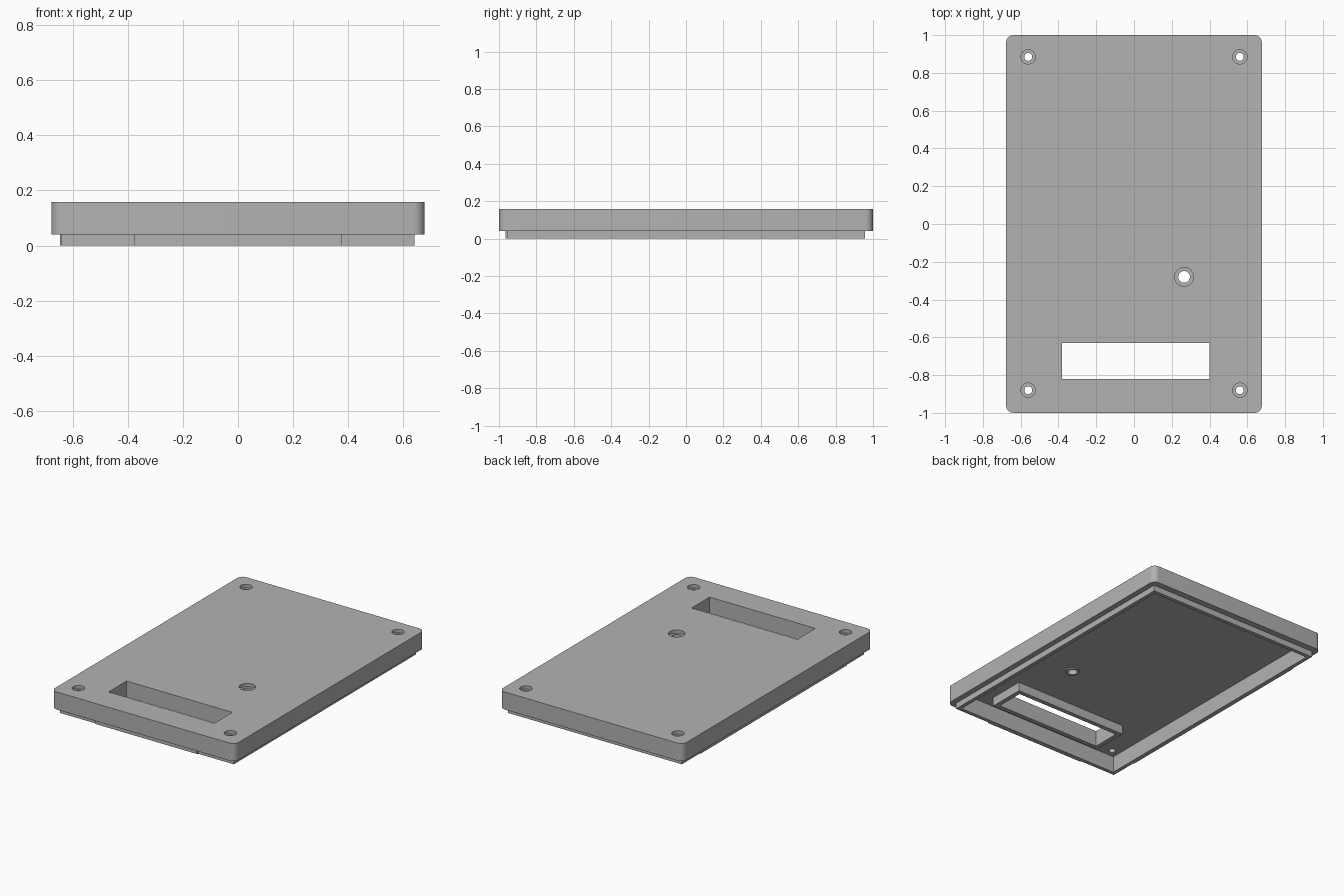
import bpy, bmesh, math
from mathutils import Matrix

if "Cube" in bpy.data.objects:
    bpy.data.objects.remove(bpy.data.objects["Cube"], do_unlink=True)

grey = bpy.data.materials.new("plain grey")
grey.use_nodes = True
grey.diffuse_color = (0.45, 0.45, 0.45, 1)
grey.node_tree.nodes["Principled BSDF"].inputs["Base Color"].default_value = grey.diffuse_color

RIM, CEILING, TOP = 0.04, 0.11, 0.157
WINDOW = (-0.38, 0.40, -0.82, -0.63)


def finish(name, bm):
    mesh = bpy.data.meshes.new(name)
    bm.to_mesh(mesh)
    bm.free()
    mesh.materials.append(grey)
    obj = bpy.data.objects.new(name, mesh)
    bpy.context.collection.objects.link(obj)
    return obj


def box(name, x0, x1, y0, y1, z0, z1, radius=0):
    bm = bmesh.new()
    bmesh.ops.create_cube(bm, size=1)
    for v in bm.verts:
        v.co = (x1 if v.co.x > 0 else x0, y1 if v.co.y > 0 else y0, z1 if v.co.z > 0 else z0)
    if radius:
        upright = [e for e in bm.edges if abs(e.verts[0].co.z - e.verts[1].co.z) > 1e-4]
        bmesh.ops.bevel(bm, geom=upright, offset=radius, segments=8, profile=0.5, affect='EDGES')
    return finish(name, bm)


def cylinder(name, x, y, r, z0, z1):
    bm = bmesh.new()
    bmesh.ops.create_cone(bm, cap_ends=True, segments=32, radius1=r, radius2=r, depth=z1 - z0,
                          matrix=Matrix.Translation((x, y, (z0 + z1) / 2)))
    return finish(name, bm)


def cut(target, cutter):
    cutter.hide_render = True
    mod = target.modifiers.new("cut", 'BOOLEAN')
    mod.operation = 'DIFFERENCE'
    mod.solver = 'EXACT'
    mod.object = cutter
    bpy.context.view_layer.objects.active = target
    bpy.ops.object.modifier_apply(modifier=mod.name)
    bpy.data.objects.remove(cutter, do_unlink=True)


def smooth(obj):
    bpy.ops.object.select_all(action='DESELECT')
    obj.select_set(True)
    bpy.context.view_layer.objects.active = obj
    bpy.ops.object.shade_smooth_by_angle(angle=math.radians(30))


# Hollow cover with rounded corners
cover = box("cover", -0.677, 0.677, -1, 1, RIM, TOP, 0.04)
cut(cover, box("cavity", -0.615, 0.615, -0.933, 0.933, -0.1, CEILING))
cut(cover, box("window_cutter", *WINDOW, -0.1, 0.3))

# Stepped screw holes in the corners and one larger hole
holes = [(x, y, 0.038, 0.021) for x in (-0.56, 0.56) for y in (-0.88, 0.885)]
holes.append((0.265, -0.28, 0.05, 0.031))
for x, y, wide, narrow in holes:
    cut(cover, cylinder("counterbore", x, y, wide, TOP - 0.022, 0.3))
    cut(cover, cylinder("through_hole", x, y, narrow, -0.1, 0.3))
smooth(cover)

# Thin lip under the cover
lip = box("lip", -0.64, 0.64, -0.958, 0.958, 0, RIM)
cut(lip, box("lip_cutter", -0.615, 0.615, -0.933, 0.933, -0.1, 0.3))

# Snap ribs on the front and one side of the lip
box("front_rib", -0.375, 0.375, -0.965, -0.957, 0, RIM)
box("side_rib", -0.646, -0.639, -0.77, 0.77, 0, RIM)

# Raised frame around the window, inside the cover
x0, x1, y0, y1 = WINDOW
w = 0.03
frame = box("window_frame", x0 - w, x1 + w, y0 - w, y1 + w, 0.05, CEILING)
cut(frame, box("frame_cutter", *WINDOW, -0.1, 0.3))

# Short collar under the larger hole
collar = cylinder("hole_collar", 0.265, -0.28, 0.044, CEILING - 0.008, CEILING)
cut(collar, cylinder("collar_cutter", 0.265, -0.28, 0.031, -0.1, 0.3))
smooth(collar)
